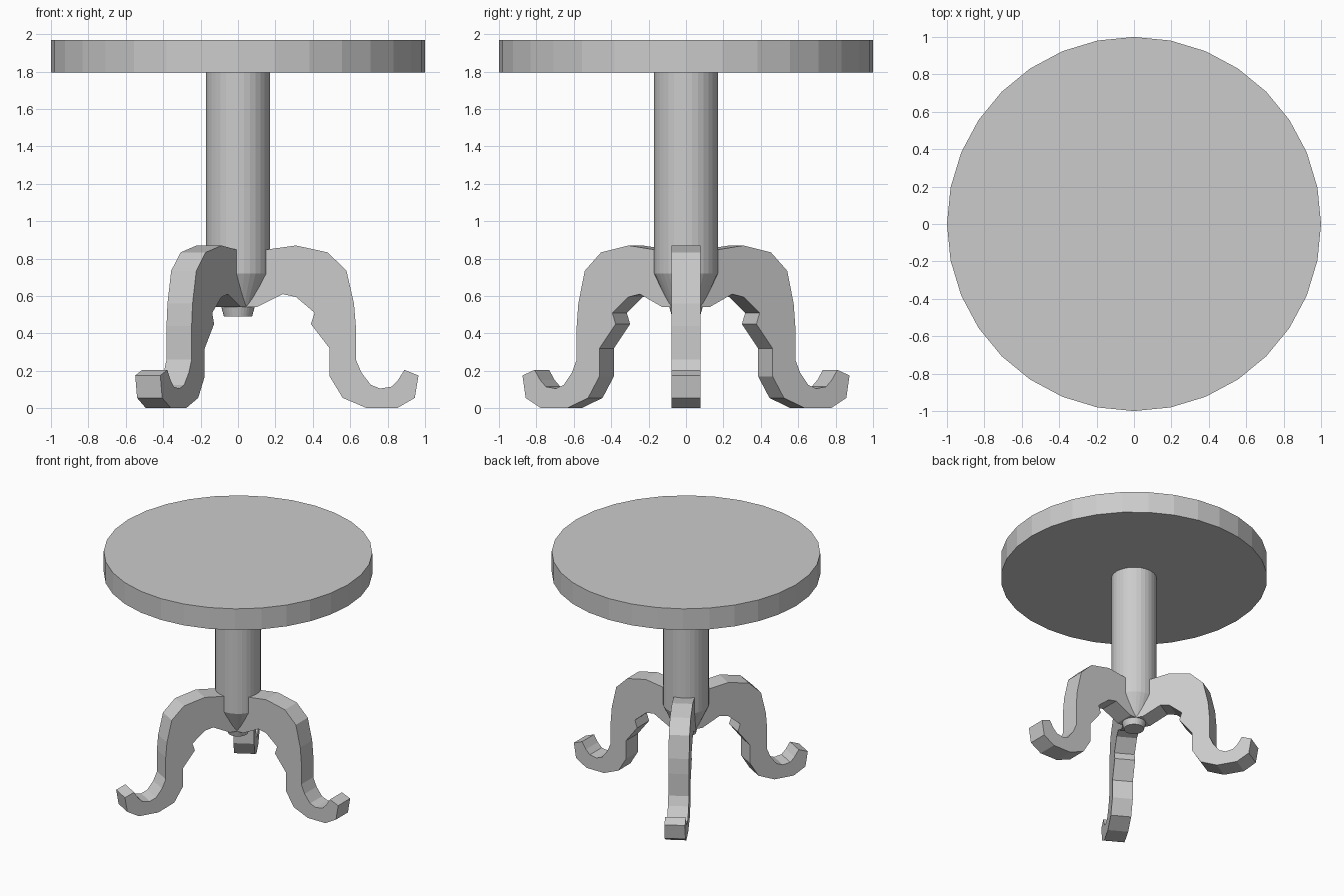
import bpy, bmesh, math
from mathutils import Matrix, Vector

if "Cube" in bpy.data.objects:
    bpy.data.objects.remove(bpy.data.objects["Cube"])

SIDES = 32


def finish(bm, name):
    bmesh.ops.recalc_face_normals(bm, faces=bm.faces)
    me = bpy.data.meshes.new(name)
    bm.to_mesh(me)
    bm.free()
    ob = bpy.data.objects.new(name, me)
    bpy.context.collection.objects.link(ob)
    return ob


def turned(name, profile):
    """Flat-faceted lathe of (radius, z) points, capped at both ends."""
    bm = bmesh.new()
    rings = []
    for r, z in profile:
        rings.append([bm.verts.new((r * math.cos(2 * math.pi * i / SIDES),
                                    r * math.sin(2 * math.pi * i / SIDES), z))
                      for i in range(SIDES)])
    for a, b in zip(rings, rings[1:]):
        for i in range(SIDES):
            j = (i + 1) % SIDES
            bm.faces.new((a[i], a[j], b[j], b[i]))
    bm.faces.new(rings[0])
    bm.faces.new(rings[-1])
    return finish(bm, name)


def leg(name, outline, width, angle):
    """Side outline (x, z) given thickness, then turned round the column."""
    bm = bmesh.new()
    face = bm.faces.new([bm.verts.new((x, -width / 2, z)) for x, z in outline])
    ext = bmesh.ops.extrude_face_region(bm, geom=[face], use_keep_orig=True)
    moved = [g for g in ext["geom"] if isinstance(g, bmesh.types.BMVert)]
    bmesh.ops.translate(bm, verts=moved, vec=Vector((0, width, 0)))
    bm.transform(Matrix.Rotation(angle, 4, 'Z'))
    return finish(bm, name)


# Round top
turned("table_top", [(1.0, 1.795), (1.0, 1.97)])

# Column with tapered lower end
turned("column", [(0.075, 0.49), (0.09, 0.545), (0.17, 0.72), (0.17, 1.795)])

# Three scrolled legs
LEG = [(0.02, 0.84), (0.166, 0.85), (0.31, 0.87), (0.48, 0.833), (0.58, 0.735),
       (0.62, 0.56), (0.63, 0.44), (0.63, 0.26), (0.66, 0.19), (0.71, 0.125),
       (0.76, 0.105), (0.82, 0.115), (0.855, 0.15), (0.89, 0.205),
       (0.965, 0.175), (0.945, 0.055), (0.85, 0.0), (0.69, 0.0), (0.56, 0.055),
       (0.49, 0.17), (0.49, 0.32), (0.39, 0.45), (0.41, 0.51), (0.31, 0.595),
       (0.24, 0.61), (0.18, 0.58), (0.10, 0.54), (0.02, 0.54)]
for k, part in enumerate(("right_leg", "back_leg", "front_leg")):
    leg(part, LEG, 0.155, math.radians(120 * k))
